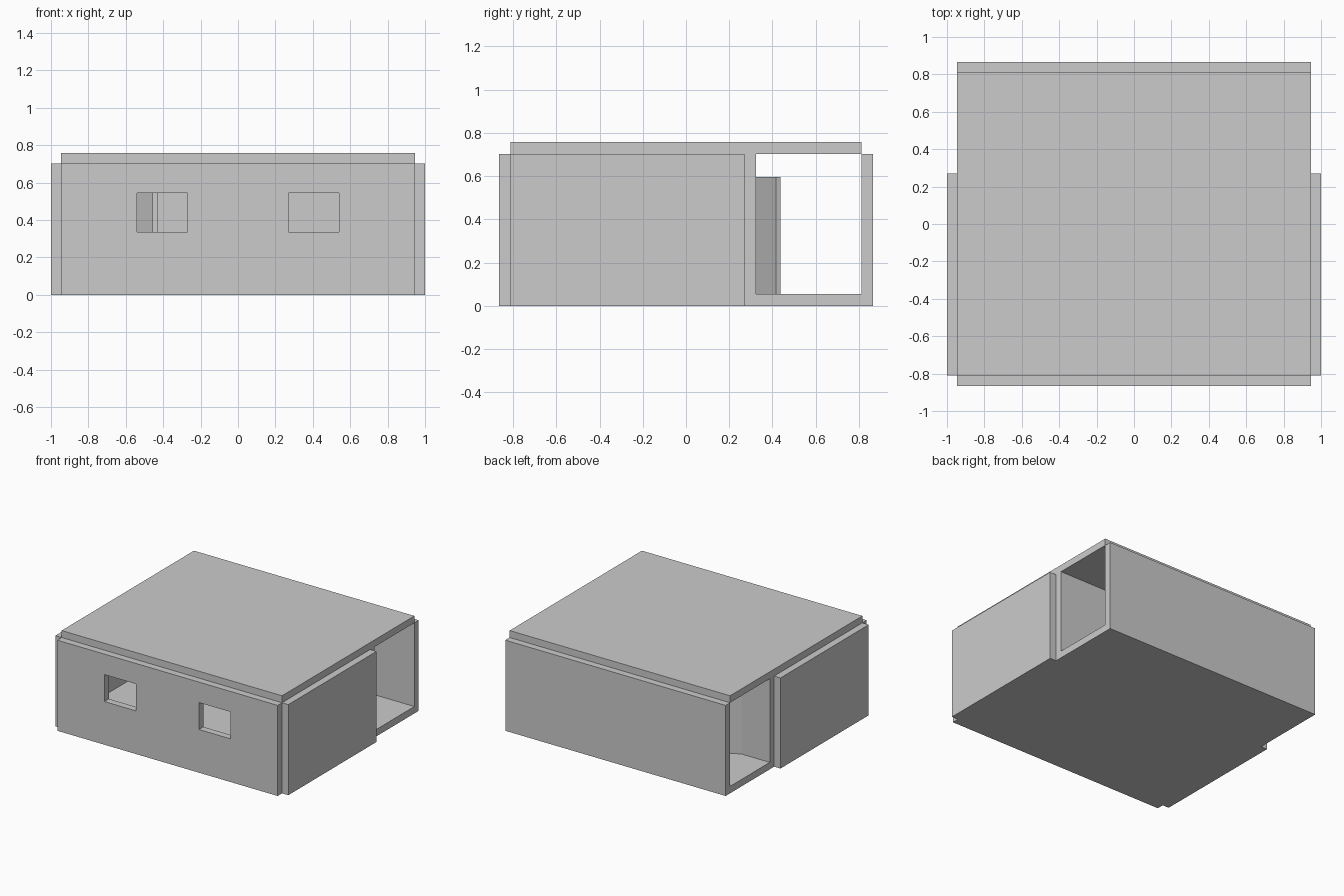
import bpy, bmesh
from math import radians
from mathutils import Matrix

if "Cube" in bpy.data.objects:
    bpy.data.objects.remove(bpy.data.objects["Cube"])


def box(name, lo, hi):
    """Box object spanning two opposite corners."""
    bm = bmesh.new()
    bmesh.ops.create_cube(bm, size=1)
    for v in bm.verts:
        v.co = [(lo[i] + hi[i]) / 2 + v.co[i] * (hi[i] - lo[i]) for i in range(3)]
    mesh = bpy.data.meshes.new(name)
    bm.to_mesh(mesh)
    bm.free()
    ob = bpy.data.objects.new(name, mesh)
    bpy.context.collection.objects.link(ob)
    return ob


def cut(ob, lo, hi):
    """Cut a rectangular opening through a wall."""
    cutter = box("cutter", lo, hi)
    cutter.hide_render = True
    mod = ob.modifiers.new("opening", 'BOOLEAN')
    mod.object = cutter
    mod.operation = 'DIFFERENCE'
    mod.solver = 'EXACT'
    bpy.context.view_layer.objects.active = ob
    bpy.ops.object.modifier_apply(modifier=mod.name)
    bpy.data.objects.remove(cutter)


T = 0.054                  # wall and slab thickness
X, Y = 0.946, 0.811        # inner half sizes
H = 0.703                  # wall height
INNER = 0.27               # front face of the inner wall

# Floor and roof slabs
box("floor", (-X, -Y, 0), (X, Y, T))
box("roof", (-X, -Y, H), (X, Y, H + T))

# Front wall with two windows, solid back wall
front = box("front_wall", (-X, -Y - T, 0), (X, -Y, H))
for x0 in (-0.541, 0.27):
    cut(front, (x0, -1, 0.335), (x0 + 0.271, -0.7, 0.544))
box("back_wall", (-X, Y, 0), (X, Y + T, H))

# Side walls, stopping short of the rear passage
for side, s in (("left", -1), ("right", 1)):
    a, b = sorted((s * X, s * (X + T)))
    box(side + "_wall", (a, -Y, 0), (b, INNER, H))

# Inner wall between room and passage, with doorway
HINGE, DOOR_W, DOOR_TOP = -0.70, 0.27, 0.595
inner = box("inner_wall", (-X, INNER, T), (X, INNER + T, H))
cut(inner, (HINGE, 0.2, 0), (HINGE + DOOR_W, 0.4, DOOR_TOP))

# Door leaf standing ajar into the passage
door = box("door", (0, 0, T), (DOOR_W, 0.022, DOOR_TOP))
door.data.transform(Matrix.Translation((HINGE, INNER + T - 0.022, 0))
                    @ Matrix.Rotation(radians(25), 4, 'Z'))
